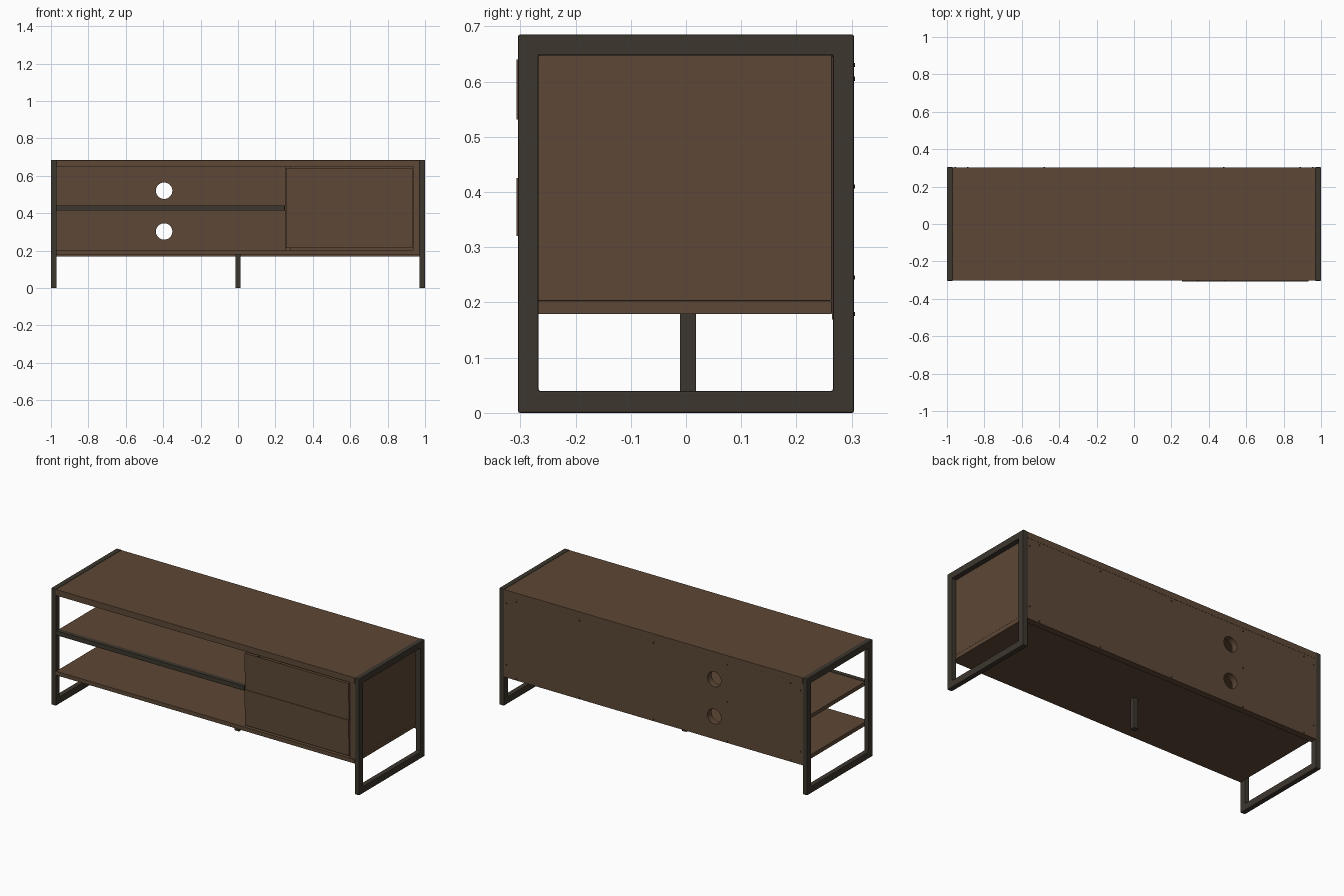
import bpy, bmesh, math
from mathutils import Vector

if "Cube" in bpy.data.objects:
    bpy.data.objects.remove(bpy.data.objects["Cube"])


def material(name, rgb):
    m = bpy.data.materials.new(name)
    m.diffuse_color = (*rgb, 1)
    m.use_nodes = True
    m.node_tree.nodes["Principled BSDF"].inputs["Base Color"].default_value = m.diffuse_color
    return m


WOOD = material("brown wood", (0.110, 0.065, 0.037))
METAL = material("dark metal", (0.046, 0.037, 0.027))


def finish(bm, name, mat, bevel=0.0):
    bmesh.ops.recalc_face_normals(bm, faces=bm.faces)
    me = bpy.data.meshes.new(name)
    bm.to_mesh(me)
    bm.free()
    ob = bpy.data.objects.new(name, me)
    bpy.context.collection.objects.link(ob)
    me.materials.append(mat)
    if bevel:
        mod = ob.modifiers.new("edge", 'BEVEL')
        mod.width, mod.segments, mod.limit_method = bevel, 2, 'ANGLE'
    return ob


def box(name, x, y, z, mat=WOOD, bevel=0.001):
    bm = bmesh.new()
    bmesh.ops.create_cube(bm, size=1)
    for v in bm.verts:
        v.co = [r[0] + (c + 0.5) * (r[1] - r[0]) for c, r in zip(v.co, (x, y, z))]
    return finish(bm, name, mat, bevel)


def extrude(bm, offset):
    geo = bmesh.ops.extrude_face_region(bm, geom=list(bm.faces))
    verts = [g for g in geo["geom"] if isinstance(g, bmesh.types.BMVert)]
    bmesh.ops.translate(bm, verts=verts, vec=Vector(offset))


def side_frame(name, x0):
    # closed rectangular loop of square bar
    def loop(bm, y0, y1, z0, z1):
        return [bm.verts.new((x0, y, z)) for y, z in ((y0, z0), (y1, z0), (y1, z1), (y0, z1))]
    bm = bmesh.new()
    outer = loop(bm, -0.304, 0.304, 0, 0.685)
    inner = loop(bm, -0.267, 0.266, 0.04, 0.647)
    for i in range(4):
        j = (i + 1) % 4
        bm.faces.new((outer[i], outer[j], inner[j], inner[i]))
    extrude(bm, (0.03, 0, 0))
    finish(bm, name, METAL, 0.003)


def disc(bm, x, z, y0, y1, r, n):
    vs = [bm.verts.new((x + r * math.cos(2 * math.pi * i / n), y0,
                        z + r * math.sin(2 * math.pi * i / n))) for i in range(n)]
    f = bm.faces.new(vs)
    top = bmesh.ops.extrude_face_region(bm, geom=[f])
    bmesh.ops.translate(bm, vec=(0, y1 - y0, 0),
                        verts=[g for g in top["geom"] if isinstance(g, bmesh.types.BMVert)])


# metal side frames and centre leg
side_frame("left_frame", -1.0)
side_frame("right_frame", 0.97)
box("centre_leg", (-0.014, 0.014), (-0.011, 0.018), (0, 0.179), METAL)

# carcass boards
box("top_board", (-0.97, 0.97), (-0.303, 0.303), (0.647, 0.683))
box("bottom_board", (-0.97, 0.97), (-0.303, 0.264), (0.179, 0.203))
box("right_panel", (0.938, 0.97), (-0.301, 0.264), (0.203, 0.647))
box("divider", (0.25, 0.28), (-0.283, 0.264), (0.203, 0.647))

# middle shelf with metal front rail
box("middle_shelf", (-0.97, 0.25), (-0.275, 0.264), (0.416, 0.439))
box("shelf_rail", (-0.97, 0.25), (-0.302, -0.275), (0.414, 0.441), METAL)

# back panel with two cable holes
back = box("back_panel", (-0.97, 0.97), (0.264, 0.302), (0.169, 0.647), WOOD, 0)
bm = bmesh.new()
for z in (0.52, 0.302):
    disc(bm, -0.395, z, 0.2, 0.36, 0.044, 32)
cutter = finish(bm, "hole_cutter", WOOD)
cutter.hide_render = True
mod = back.modifiers.new("holes", 'BOOLEAN')
mod.operation, mod.object, mod.solver = 'DIFFERENCE', cutter, 'EXACT'
bpy.context.view_layer.objects.active = back
bpy.ops.object.modifier_apply(modifier="holes")
bpy.data.objects.remove(cutter)
back.select_set(True)
bpy.ops.object.shade_smooth_by_angle(angle=math.radians(30))

# door slats, alternately proud of the face
X0, X1 = 0.257, 0.934
for i, (z0, z1) in enumerate(((0.215, 0.32), (0.32, 0.425), (0.425, 0.531))):
    front = -0.307 if i == 1 else -0.304
    box(f"door_slat_{i + 1}", (X0, X1), (front, -0.285), (z0, z1), WOOD, 0)

# top slat with a rounded finger notch
pts = [(X0, 0.531), (X1, 0.531), (X1, 0.64), (0.49, 0.64)]
R = 0.03
for cx, a0 in ((0.49 - R, 0), (0.34 + R, -90)):
    for k in range(7):
        a = math.radians(a0 - 15 * k)
        pts.append((cx + R * math.cos(a), 0.63 + R * math.sin(a)))
pts += [(0.34, 0.64), (X0, 0.64)]
bm = bmesh.new()
bm.faces.new([bm.verts.new((x, -0.307, z)) for x, z in pts])
bmesh.ops.triangulate(bm, faces=bm.faces)
extrude(bm, (0, 0.022, 0))
finish(bm, "door_slat_4", WOOD)

# screw heads on the back
bm = bmesh.new()
spots = [(x, z) for x in (-0.89, -0.48, 0, 0.48, 0.89) for z in (0.63, 0.179)]
spots += [(x, z) for x in (-0.955, 0.955) for z in (0.605, 0.245)] + [(-0.48, 0.41)]
for x, z in spots:
    disc(bm, x, z, 0.30, 0.306, 0.004, 10)
finish(bm, "back_screws", METAL)
